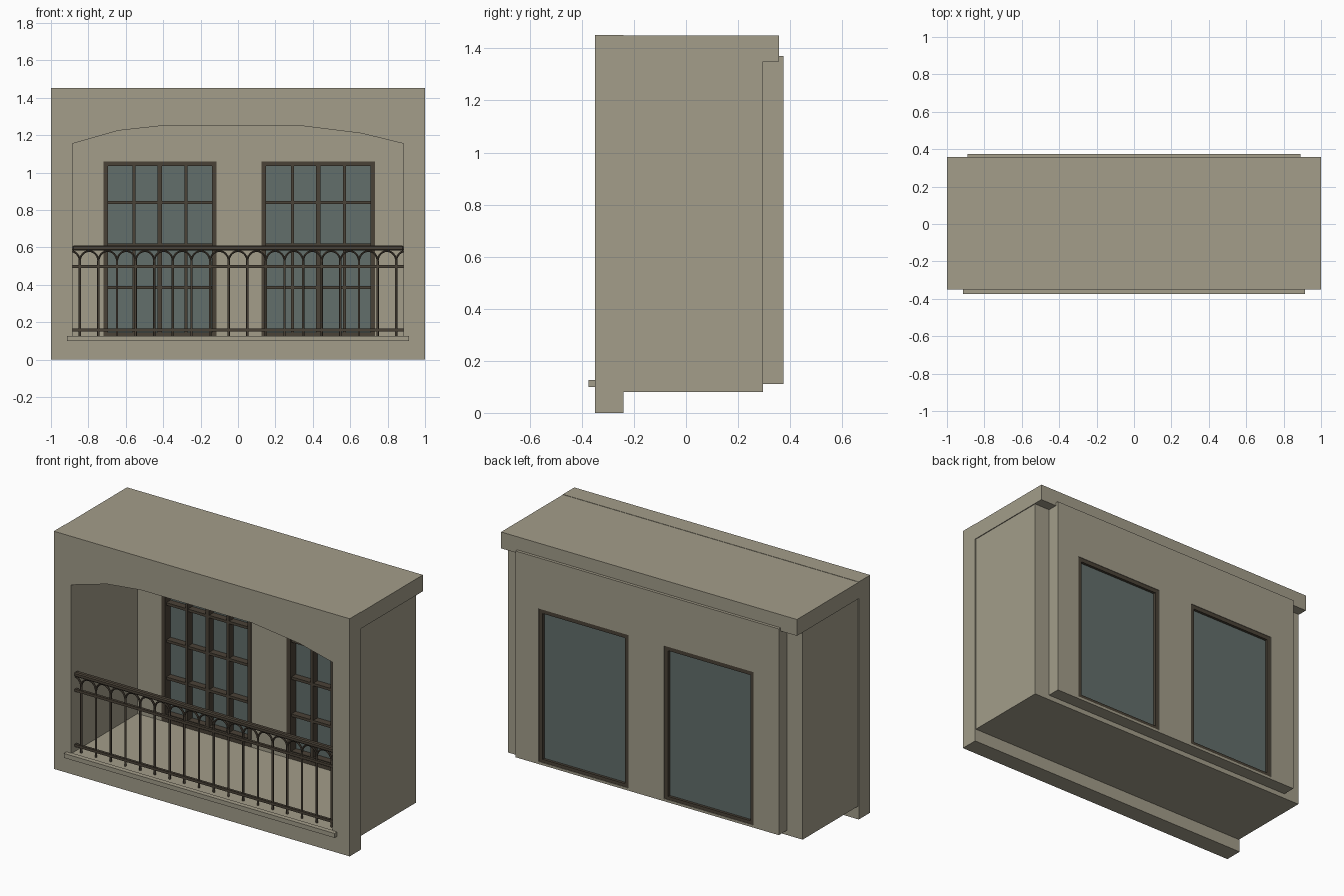
import bpy
import math

if "Cube" in bpy.data.objects:
    bpy.data.objects.remove(bpy.data.objects["Cube"], do_unlink=True)


def material(name, rgb):
    m = bpy.data.materials.new(name)
    m.use_nodes = True
    m.diffuse_color = (*rgb, 1)
    m.node_tree.nodes["Principled BSDF"].inputs["Base Color"].default_value = (*rgb, 1)
    return m


stone = material("warm grey stone", (0.366, 0.337, 0.254))
dark = material("dark brown metal", (0.068, 0.054, 0.038))
glass = material("grey green glass", (0.122, 0.156, 0.146))


def box(name, x, y, z, mat):
    """Box from (min, max) ranges."""
    bpy.ops.mesh.primitive_cube_add(size=1, location=[sum(r) / 2 for r in (x, y, z)])
    o = bpy.context.object
    o.scale = [r[1] - r[0] for r in (x, y, z)]
    bpy.ops.object.transform_apply(location=False, rotation=False)
    o.name = name
    o.data.materials.append(mat)
    return o


def to_mesh(o):
    bpy.ops.object.select_all(action="DESELECT")
    o.select_set(True)
    bpy.context.view_layer.objects.active = o
    bpy.ops.object.convert(target="MESH")
    return bpy.context.object


def curve_object(name, dims, paths, mat, closed):
    cu = bpy.data.curves.new(name, "CURVE")
    cu.dimensions = dims
    for path in paths:
        s = cu.splines.new("POLY")
        s.points.add(len(path) - 1)
        for p, co in zip(s.points, path):
            p.co = (*co, 0, 1) if len(co) == 2 else (*co, 1)
        s.use_cyclic_u = closed
        s.use_smooth = False
    cu.materials.append(mat)
    o = bpy.data.objects.new(name, cu)
    bpy.context.collection.objects.link(o)
    return o


def wall(name, y, outline, holes, mat):
    """Upright slab with holes, drawn in x and z and extruded along y."""
    o = curve_object(name, "2D", [outline] + holes, mat, True)
    o.data.fill_mode = "BOTH"
    o.data.extrude = (y[1] - y[0]) / 2
    o.rotation_euler.x = math.pi / 2
    o.location.y = sum(y) / 2
    return to_mesh(o)


def rect(x, z):
    return [(x[0], z[0]), (x[1], z[0]), (x[1], z[1]), (x[0], z[1])]


# Front wall with its shallow arched opening
FLOOR, SIDE = 0.122, 0.885
arch = [(SIDE, 1.155), (0.66, 1.21), (0.34, 1.25), (-0.41, 1.25), (-0.64, 1.225), (-SIDE, 1.155)]
wall("front_wall", (-0.35, -0.24), rect((-1, 1), (0, 1.452)),
     [[(-SIDE, FLOOR), (SIDE, FLOOR)] + arch], stone)
box("front_sill", (-0.915, 0.915), (-0.375, -0.345), (0.10, 0.127), stone)

# Floor, side walls and roof
box("floor", (-0.995, 0.995), (-0.24, 0.295), (0.08, FLOOR), stone)
for side, s in (("left", 1), ("right", -1)):
    box(side + "_wall", sorted((s * SIDE, s * 0.995)), (-0.24, 0.295), (0.08, 1.35), stone)
box("roof", (-1, 1), (-0.24, 0.357), (1.35, 1.45), stone)

# Back wall with two window openings
WZ = (0.125, 1.06)
windows = {"right": (-0.72, -0.115), "left": (0.126, 0.733)}
wall("back_wall", (0.295, 0.375), rect((-0.89, 0.89), (0.11, 1.37)),
     [rect(x, WZ) for x in windows.values()], stone)

# Windows: frame, pane and glazing bars on the inner side
for side, (x0, x1) in windows.items():
    inner_x, inner_z = (x0 + 0.025, x1 - 0.025), (WZ[0] + 0.02, WZ[1] - 0.025)
    wall(side + "_window_frame", (0.29, 0.372), rect((x0, x1), WZ), [rect(inner_x, inner_z)], dark)
    box(side + "_window_pane", inner_x, (0.342, 0.356), inner_z, glass)
    mid = (x0 + x1) / 2
    for i in (-1, 0, 1):
        c, w = mid + i * 0.139, 0.008 if i else 0.012
        box(side + "_window_upright", (c - w, c + w), (0.298, 0.345), inner_z, dark)
    for i in range(4):
        c = 0.16 + i * 0.227
        box(side + "_window_crossbar", inner_x, (0.3, 0.345), (c - 0.008, c + 0.008), dark)

# Railing: handrail and two thin rails
RY = -0.305
handrail = box("handrail", (-SIDE, SIDE), (RY - 0.016, RY + 0.016), (0.583, 0.61), dark)
bevel = handrail.modifiers.new("Bevel", "BEVEL")
bevel.width = 0.006
for name, z in (("middle_rail", 0.497), ("bottom_rail", 0.16)):
    box(name, (-SIDE, SIDE), (RY - 0.008, RY + 0.008), (z - 0.008, z + 0.008), dark)

# Balusters and the small arches linking them
COUNT, STEP, SPRING = 18, 0.0995, 0.53
first = -STEP * (COUNT - 1) / 2
for i in range(COUNT):
    bpy.ops.mesh.primitive_cylinder_add(vertices=8, radius=0.0065, depth=SPRING - FLOOR,
                                        location=(first + i * STEP, RY, (SPRING + FLOOR) / 2))
    bar = bpy.context.object
    bar.name = "baluster"
    bar.data.materials.append(dark)
    bpy.ops.object.shade_smooth_by_angle(angle=math.radians(50))

paths = []
for i in range(COUNT + 1):
    centre = first + (i - 0.5) * STEP
    steps = range(13)
    if i == 0:
        steps = range(7)
    elif i == COUNT:
        steps = range(6, 13)
    paths.append([(centre + STEP / 2 * math.cos(math.pi * k / 12), RY,
                   SPRING - 0.005 + 0.056 * math.sin(math.pi * k / 12)) for k in steps])
arches = curve_object("railing_arches", "3D", paths, dark, False)
arches.data.bevel_depth = 0.006
arches.data.bevel_resolution = 1
arches.data.use_fill_caps = True
to_mesh(arches)
